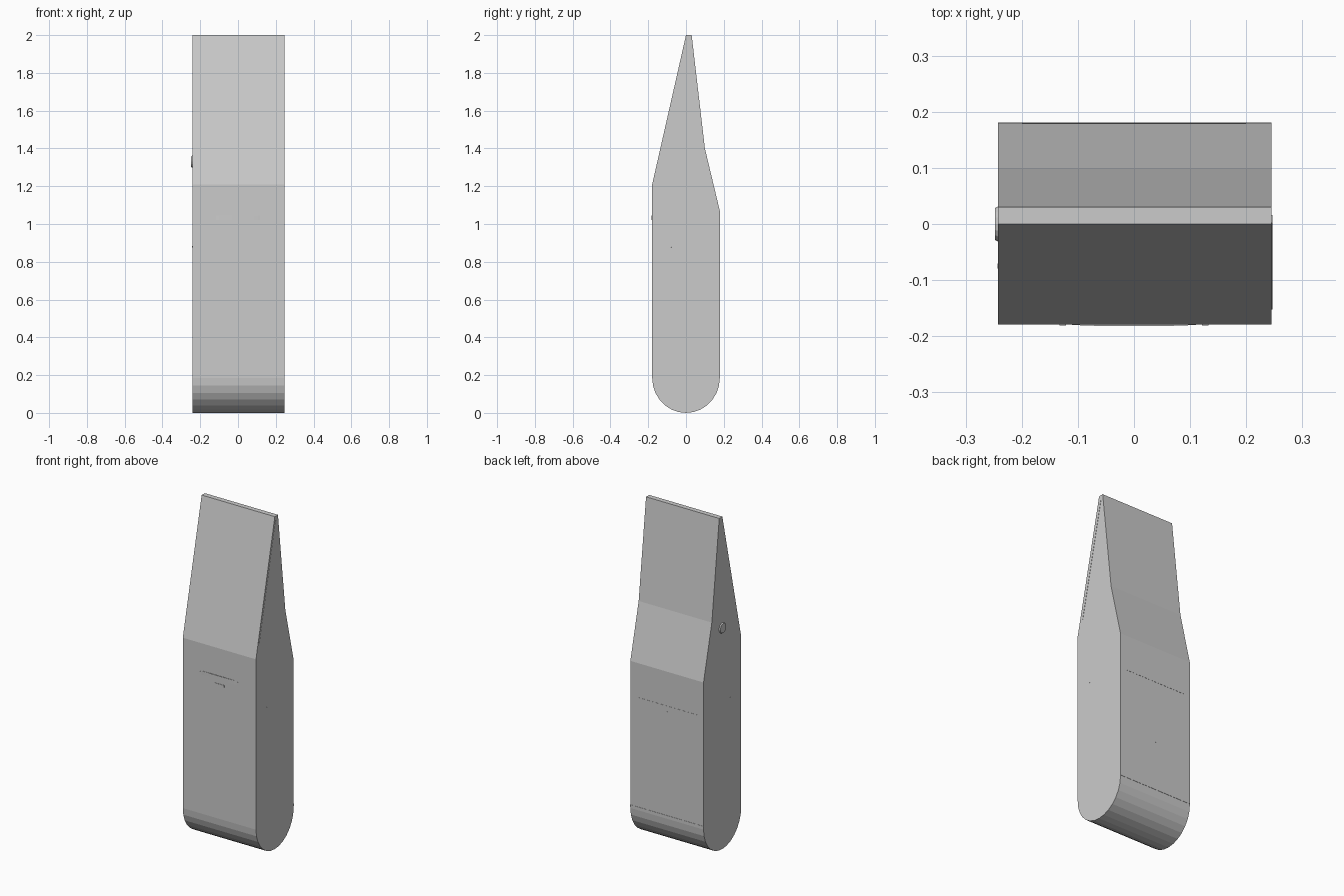
import bpy, bmesh, math
from mathutils import Vector

if "Cube" in bpy.data.objects:
    bpy.data.objects.remove(bpy.data.objects["Cube"])


def mesh_object(name, bm):
    bmesh.ops.recalc_face_normals(bm, faces=bm.faces)
    me = bpy.data.meshes.new(name)
    bm.to_mesh(me)
    bm.free()
    ob = bpy.data.objects.new(name, me)
    bpy.context.collection.objects.link(ob)
    return ob


def prism(name, points, offset):
    """Extrude a flat outline of 3D points along an offset."""
    bm = bmesh.new()
    face = bm.faces.new([bm.verts.new(p) for p in points])
    new = bmesh.ops.extrude_face_region(bm, geom=[face])["geom"]
    bmesh.ops.translate(bm, vec=Vector(offset),
                        verts=[g for g in new if isinstance(g, bmesh.types.BMVert)])
    return mesh_object(name, bm)


def box(name, x0, x1, y0, y1, z0, z1):
    return prism(name, [(x0, y0, z0), (x1, y0, z0), (x1, y1, z0), (x0, y1, z0)],
                 (0, 0, z1 - z0))


LEFT, RIGHT, HALF = -0.242, 0.245, 0.179

# Body: wedge-topped side profile with a rounded base
profile = [(-HALF, 1.21), (0.0, 2.0), (0.03, 2.0), (0.10, 1.40), (HALF, 1.07)]
for i in range(15):
    a = math.pi * i / 14
    profile.append((HALF * math.cos(a), 0.185 - 0.185 * math.sin(a)))
prism("body", [(LEFT, y, z) for y, z in profile], (RIGHT - LEFT, 0, 0))

# Thin strip along the slanted edge of the right side
prism("edge_strip", [(RIGHT - 0.005, y, z) for y, z in
                     [(-0.152, 1.29), (-0.136, 1.295), (0.016, 1.97), (0.002, 1.975)]],
      (0.0065, 0, 0))

# Front handle: shallow bowed bar with square ends and a tab below
bow = [(0.12 * math.cos(math.pi * i / 12), -0.178 - 0.0042 * math.sin(math.pi * i / 12), 1.022)
       for i in range(13)]
prism("front_handle", bow, (0, 0, 0.023))
for side in (-1, 1):
    box("handle_end", side * 0.127 - 0.006, side * 0.127 + 0.006, -0.1805, -0.175, 1.02, 1.04)
box("handle_tab", -0.035, 0.035, -0.181, -0.175, 0.985, 0.997)


def disc(name, x, y, z, radius, depth, sides):
    bm = bmesh.new()
    bmesh.ops.create_cone(bm, cap_ends=True, segments=sides, radius1=radius,
                          radius2=radius * 0.85, depth=depth)
    ob = mesh_object(name, bm)
    ob.location = (x, y, z)
    ob.rotation_euler = (0, math.copysign(math.pi / 2, x), 0)


# Left knob and small pins on both sides
disc("side_knob", LEFT - 0.002, 0.0, 1.33, 0.033, 0.008, 16)
disc("left_pin", LEFT, -0.075, 0.88, 0.005, 0.002, 8)
disc("right_pin", RIGHT, -0.075, 0.88, 0.005, 0.002, 8)

# Seams on the back face
box("back_cross_seam", -0.20, 0.20, 0.175, 0.180, 0.858, 0.864)
box("back_centre_seam", -0.003, 0.003, 0.175, 0.181, 0.485, 0.83)
box("back_base_seam", LEFT, RIGHT, 0.175, 0.1805, 0.19, 0.205)
